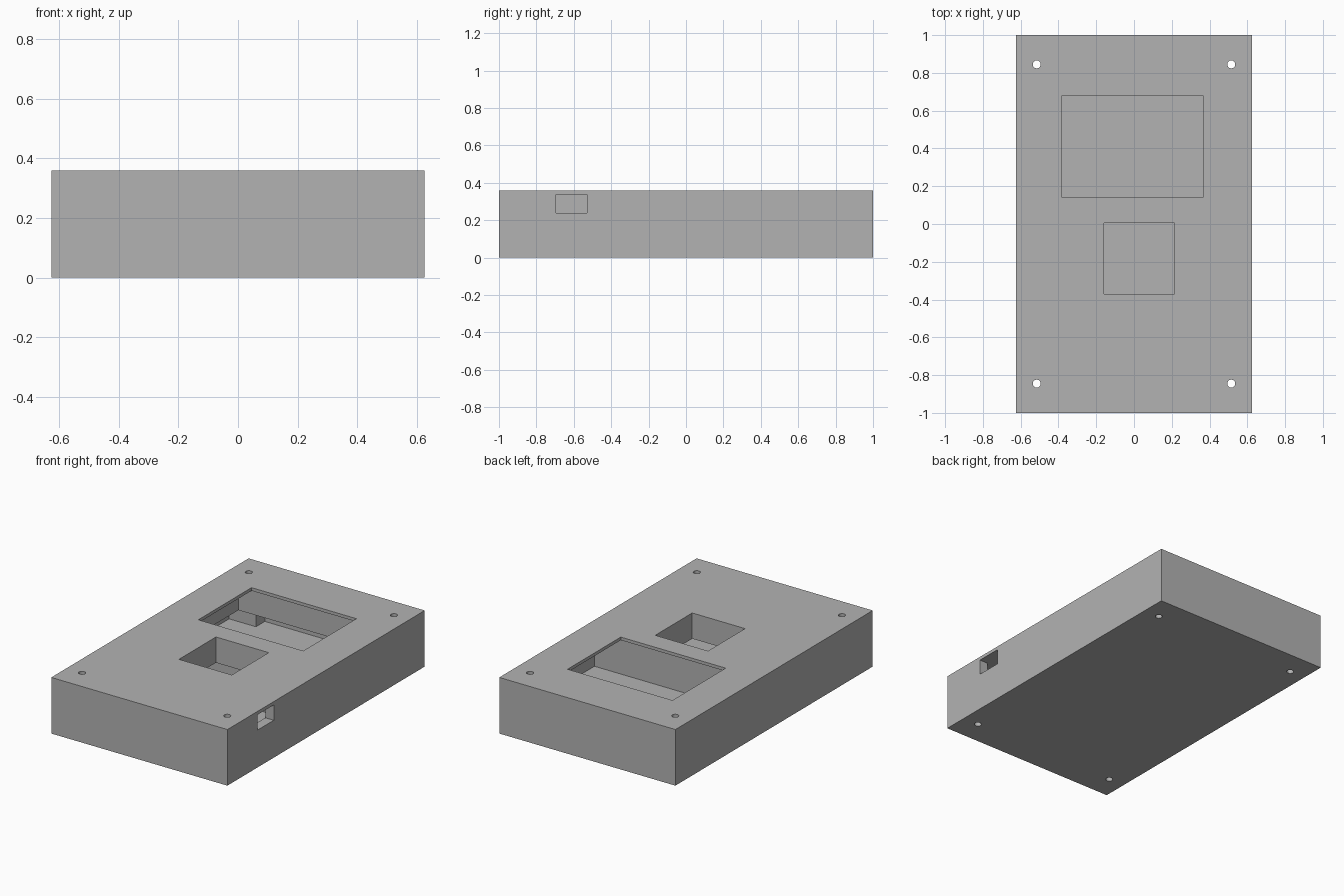
import bpy

if "Cube" in bpy.data.objects:
    bpy.data.objects.remove(bpy.data.objects["Cube"])

grey = bpy.data.materials.new("plain grey")
grey.diffuse_color = (0.45, 0.45, 0.45, 1)
grey.use_nodes = True
grey.node_tree.nodes["Principled BSDF"].inputs["Base Color"].default_value = grey.diffuse_color


def box(name, x0, x1, y0, y1, z0, z1):
    bpy.ops.mesh.primitive_cube_add(
        size=1, location=((x0 + x1) / 2, (y0 + y1) / 2, (z0 + z1) / 2))
    ob = bpy.context.object
    ob.name = name
    ob.scale = (x1 - x0, y1 - y0, z1 - z0)
    bpy.ops.object.transform_apply(location=True, rotation=False, scale=True)
    ob.data.materials.append(grey)
    return ob


def cut(target, cutter):
    mod = target.modifiers.new("cut", 'BOOLEAN')
    mod.operation = 'DIFFERENCE'
    mod.solver = 'EXACT'
    mod.object = cutter
    bpy.context.view_layer.objects.active = target
    bpy.ops.object.modifier_apply(modifier=mod.name)
    bpy.data.objects.remove(cutter, do_unlink=True)


# Enclosure block
case = box("enclosure", -0.625, 0.625, -1, 1, 0, 0.36)

# Inner chambers, windows and side port
openings = [
    ("rear_lower_chamber", -0.56, 0.58, 0.10, 0.80, 0.10, 0.185),
    ("rear_upper_chamber", -0.48, 0.58, 0.10, 0.69, 0.17, 0.34),
    ("front_lower_chamber", -0.56, 0.56, -0.80, 0.06, 0.10, 0.195),
    ("port_chamber", 0.25, 0.565, -0.76, -0.46, 0.235, 0.339),
    ("large_window", -0.38, 0.365, 0.14, 0.68, 0.30, 0.45),
    ("small_window", -0.16, 0.215, -0.37, 0.005, 0.15, 0.45),
    ("side_port", 0.50, 0.70, -0.695, -0.53, 0.24, 0.338),
]
for spec in openings:
    cut(case, box(*spec))

# Four screw holes right through the corners
for x in (-0.515, 0.515):
    for y in (-0.845, 0.845):
        bpy.ops.mesh.primitive_cylinder_add(
            vertices=32, radius=0.021, depth=1, location=(x, y, 0.18))
        hole = bpy.context.object
        hole.data.materials.append(grey)
        cut(case, hole)

# Support block inside the rear chamber
box("inner_support", -0.57, -0.37, 0.71, 0.81, 0.09, 0.19)
